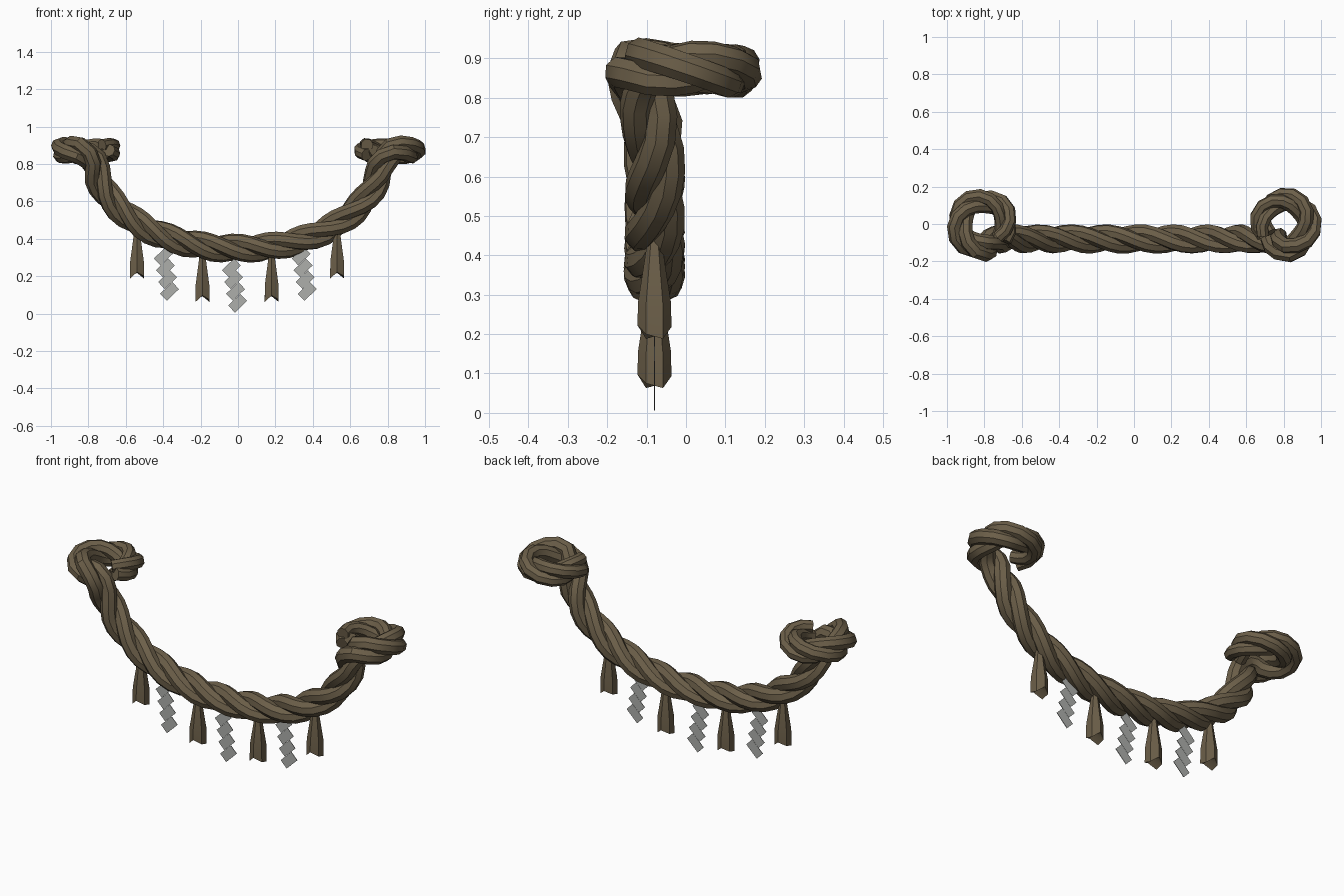
import bpy, bmesh, math
from mathutils import Vector, Matrix, Quaternion

if "Cube" in bpy.data.objects:
    bpy.data.objects.remove(bpy.data.objects["Cube"])


def material(name, col):
    m = bpy.data.materials.new(name)
    m.diffuse_color = (*col, 1)
    m.use_nodes = True
    m.node_tree.nodes["Principled BSDF"].inputs["Base Color"].default_value = m.diffuse_color
    return m


STRAW = material("straw brown", (0.15, 0.115, 0.067))
PAPER = material("paper grey", (0.42, 0.43, 0.41))


def make_object(name, bm, mat, smooth=None):
    bmesh.ops.recalc_face_normals(bm, faces=bm.faces)
    me = bpy.data.meshes.new(name)
    bm.to_mesh(me)
    bm.free()
    me.materials.append(mat)
    ob = bpy.data.objects.new(name, me)
    bpy.context.collection.objects.link(ob)
    if smooth:
        bpy.context.view_layer.objects.active = ob
        ob.select_set(True)
        bpy.ops.object.shade_smooth_by_angle(angle=math.radians(smooth))
        ob.select_set(False)
    return ob


def skin(bm, rings):
    """Join rings of points into a closed tube; returns the vertex rings."""
    vr = [[bm.verts.new(p) for p in r] for r in rings]
    n = len(vr[0])
    for a, b in zip(vr, vr[1:]):
        for i in range(n):
            j = (i + 1) % n
            bm.faces.new((a[i], a[j], b[j], b[i]))
    return vr


# Rope path: sagging half, then a flat coil; mirrored for the left half
half = [(0.2, -0.08, 0.363), (0.4, -0.08, 0.415), (0.56, -0.08, 0.5),
        (0.68, -0.08, 0.61), (0.745, -0.085, 0.72), (0.775, -0.115, 0.82)]
for i in range(10):
    a = math.radians(-75 + i * 33)
    r = 0.134 - 0.003 * max(0, i - 3)
    half.append((0.8 + r * math.cos(a), r * math.sin(a), 0.872 + 0.004 * math.sin(i)))
ctrl = [Vector((-x, y, z)) for x, y, z in reversed(half)]
ctrl += [Vector((0, -0.08, 0.35))] + [Vector(p) for p in half]


def catmull(pts, sub):
    ext = [2 * pts[0] - pts[1]] + pts + [2 * pts[-1] - pts[-2]]
    out = []
    for i in range(1, len(ext) - 2):
        p0, p1, p2, p3 = ext[i - 1:i + 3]
        for k in range(sub):
            t = k / sub
            out.append(0.5 * (2 * p1 + (p2 - p0) * t + (2 * p0 - 5 * p1 + 4 * p2 - p3) * t * t
                              + (3 * p1 - p0 - 3 * p2 + p3) * t ** 3))
    return out + [pts[-1].copy()]


def resample(pts, step):
    out, need = [pts[0]], step
    for a, b in zip(pts, pts[1:]):
        d = (b - a).length
        while need <= d:
            out.append(a.lerp(b, need / d))
            need += step
        need -= d
    return out


STEP, PITCH, OFFSET, RADIUS = 0.05, 0.56, 0.037, 0.042
path = resample(catmull(ctrl, 20), STEP)
count = len(path)


def tangents(pts):
    n = len(pts)
    return [(pts[min(i + 1, n - 1)] - pts[max(i - 1, 0)]).normalized() for i in range(n)]


def frames(pts):
    """Parallel-transported (normal, binormal, tangent) along the points."""
    ts = tangents(pts)
    nrm = ts[0].cross(Vector((0, 0, 1))).normalized()
    res = []
    for i, t in enumerate(ts):
        if i:
            nrm = ts[i - 1].rotation_difference(t) @ nrm
        nrm = (nrm - t * nrm.dot(t)).normalized()
        res.append((nrm, t.cross(nrm), t))
    return res


# Three twisted strands
base = frames(path)
for s in range(3):
    line = []
    for i, (p, (n, b, t)) in enumerate(zip(path, base)):
        a = 2 * math.pi * (i * STEP / PITCH + s / 3)
        k = 0.8 + 0.2 * min(1, min(i, count - 1 - i) / 14)
        line.append(p + (n * math.cos(a) + b * math.sin(a)) * OFFSET * k)
    rings = []
    for i, (p, (n, b, t)) in enumerate(zip(line, frames(line))):
        k = 0.8 + 0.2 * min(1, min(i, count - 1 - i) / 14)
        rings.append([p + (n * math.cos(j * math.pi / 4) + b * math.sin(j * math.pi / 4)) * RADIUS * k
                      for j in range(8)])
    bm = bmesh.new()
    vr = skin(bm, rings)
    bm.faces.new(vr[0])
    bm.faces.new(vr[-1])
    make_object(f"rope_strand_{s + 1}", bm, STRAW, 40)

# Straw tassels with ragged lower edge
for i, (x, z) in enumerate([(-0.54, 0.2), (-0.19, 0.075), (0.18, 0.075), (0.53, 0.2)]):
    bm = bmesh.new()
    rings = []
    for r, h in [(0.016, 0.25), (0.028, 0.17), (0.042, 0.08), (0.043, 0.0)]:
        ring = []
        for j in range(6):
            a = j * math.pi / 3 + math.pi / 6
            rag = (-0.012, 0.018, 0.0, -0.012, 0.022, 0.0)[j] if h == 0 else 0
            ring.append((x + r * math.cos(a), -0.08 + r * math.sin(a), z + h + rag))
        rings.append(ring)
    vr = skin(bm, rings)
    bm.faces.new(vr[0])
    tip = bm.verts.new((x, -0.08, z + 0.03))
    for j in range(6):
        bm.faces.new((vr[-1][j], vr[-1][(j + 1) % 6], tip))
    make_object(f"straw_tassel_{i + 1}", bm, STRAW, 30)

# Zigzag paper streamers: four slanted thin plates each
for i, (x, z) in enumerate([(-0.366, 0.119), (-0.002, 0.056), (0.37, 0.119)]):
    bm = bmesh.new()
    for k in range(4):
        m = (Matrix.Translation((x - 0.011 * k, -0.08, z + 0.063 * k))
             @ Matrix.Rotation(math.radians(-44), 4, 'Y')
             @ Matrix.Diagonal((0.09, 0.003, 0.052, 1)))
        bmesh.ops.create_cube(bm, size=1, matrix=m)
    make_object(f"paper_streamer_{i + 1}", bm, PAPER)
